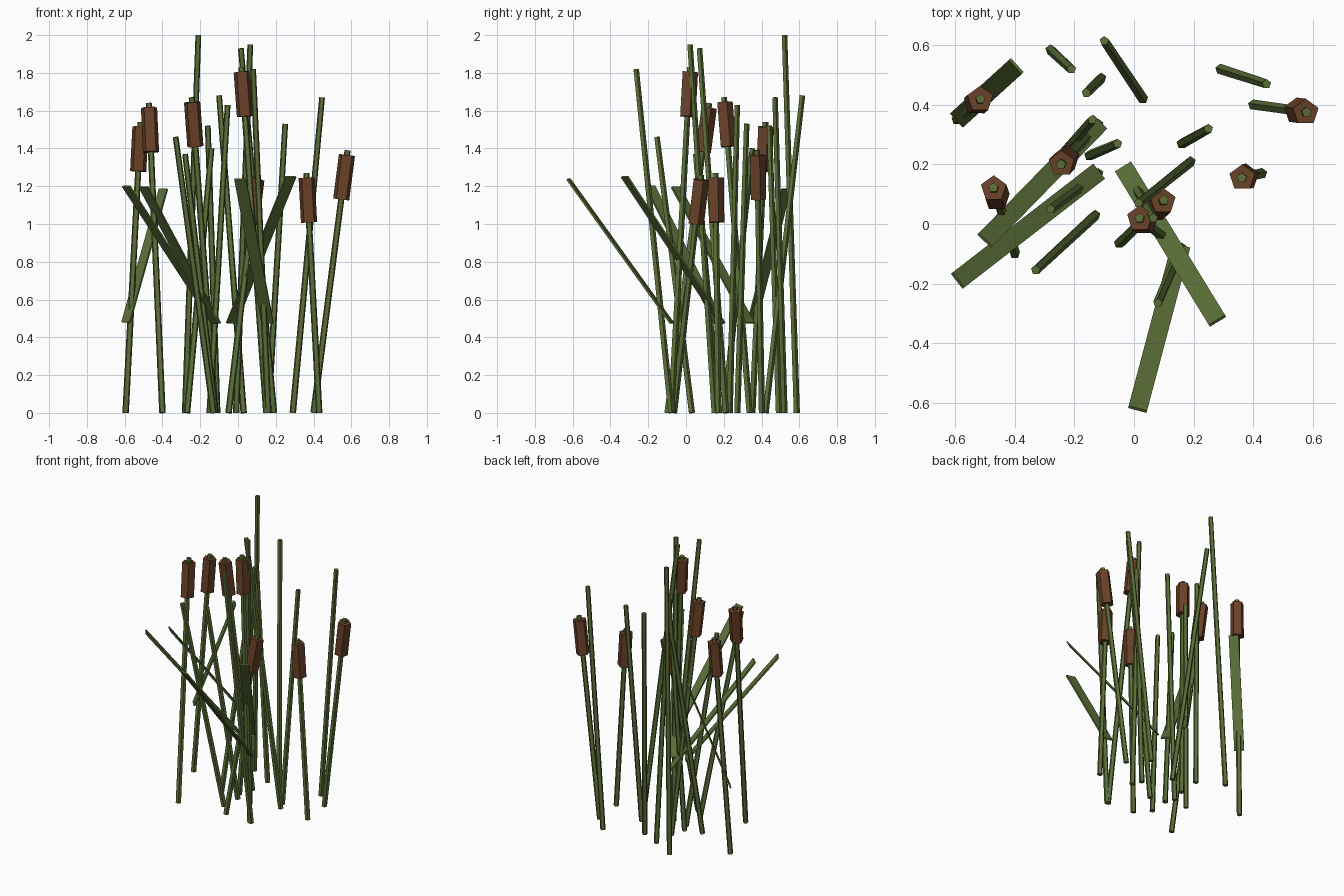
import bpy, bmesh, math
from mathutils import Vector, Matrix

if "Cube" in bpy.data.objects:
    bpy.data.objects.remove(bpy.data.objects["Cube"])


def material(name, rgb):
    m = bpy.data.materials.new(name)
    m.diffuse_color = (*rgb, 1)
    m.use_nodes = True
    m.node_tree.nodes["Principled BSDF"].inputs["Base Color"].default_value = m.diffuse_color
    return m


GREEN = material("reed green", (0.107, 0.160, 0.040))
BROWN = material("cattail brown", (0.141, 0.053, 0.021))


def finish(bm, name, mat):
    bmesh.ops.recalc_face_normals(bm, faces=bm.faces)
    me = bpy.data.meshes.new(name)
    bm.to_mesh(me)
    bm.free()
    me.materials.append(mat)
    ob = bpy.data.objects.new(name, me)
    bpy.context.collection.objects.link(ob)
    return ob


def rod(name, a, b, r1, r2, sides, mat):
    """Straight low-poly rod from a to b."""
    a, b = Vector(a), Vector(b)
    d = b - a
    rot = Vector((0, 0, 1)).rotation_difference(d).to_matrix().to_4x4()
    bm = bmesh.new()
    bmesh.ops.create_cone(bm, cap_ends=True, segments=sides, radius1=r1,
                          radius2=r2, depth=d.length,
                          matrix=Matrix.Translation((a + b) / 2) @ rot)
    return finish(bm, name, mat)


def blade(name, a, b, width=0.064, thick=0.01):
    """Flat leaf rising from a to b, its width kept level."""
    a, b = Vector(a), Vector(b)
    d = b - a
    z = d.normalized()
    x = z.cross(Vector((0, 0, 1))).normalized()
    y = z.cross(x)
    rot = Matrix((x, y, z)).transposed().to_4x4()
    bm = bmesh.new()
    bmesh.ops.create_cube(bm, size=1, matrix=Matrix.Translation((a + b) / 2) @ rot
                          @ Matrix.Diagonal((width, thick, d.length, 1)))
    return finish(bm, name, GREEN)


# plain reeds: base x, y, then tip x, y, z
reeds = [
    (-0.28, 0.585, -0.21, 0.52, 2.00),
    (-0.11, 0.49, -0.16, 0.44, 1.52),
    (0.03, 0.42, -0.10, 0.615, 1.68),
    (0.29, 0.52, 0.445, 0.47, 1.67),
    (0.16, 0.27, 0.25, 0.32, 1.53),
    (0.19, 0.21, 0.015, 0.07, 1.93),
    (-0.15, 0.23, -0.055, 0.27, 1.63),
    (-0.12, 0.17, -0.28, 0.05, 1.37),
    (-0.13, 0.03, -0.33, -0.155, 1.46),
    (0.16, -0.08, 0.08, -0.265, 1.82),
    (-0.01, 0.15, 0.065, 0.02, 1.95),
    (-0.27, 0.20, -0.14, 0.35, 1.40),
]
for i, (x, y, tx, ty, tz) in enumerate(reeds):
    rod(f"reed_{i + 1}", (x, y, 0), (tx, ty, tz), 0.018, 0.016, 5, GREEN)

# cattails: stem plus brown seed head near the tip
cattails = [
    (0.40, 0.40, 0.58, 0.375, 1.39),
    (0.43, 0.17, 0.362, 0.155, 1.27),
    (-0.12, 0.335, -0.245, 0.20, 1.67),
    (-0.595, 0.35, -0.515, 0.42, 1.54),
    (-0.40, -0.10, -0.472, 0.122, 1.64),
    (0.15, -0.08, 0.018, 0.02, 1.83),
    (-0.05, -0.065, 0.10, 0.08, 1.26),
]
for i, (x, y, tx, ty, tz) in enumerate(cattails):
    base, tip = Vector((x, y, 0)), Vector((tx, ty, tz))
    up = (tip - base).normalized()
    rod(f"cattail_stem_{i + 1}", base, tip, 0.018, 0.017, 5, GREEN)
    rod(f"cattail_head_{i + 1}", tip - up * 0.262, tip - up * 0.025,
        0.045, 0.045, 5, BROWN)

# flat leaves leaning outwards from mid height
leaves = [
    ((-0.035, 0.19, 0.475), (0.28, -0.325, 1.25)),
    ((0.157, -0.075, 0.475), (0.012, -0.622, 1.237)),
    ((-0.115, 0.34, 0.475), (-0.50, -0.055, 1.195)),
    ((-0.12, 0.175, 0.475), (-0.592, -0.19, 1.20)),
    ((-0.593, 0.35, 0.48), (-0.395, 0.53, 1.185)),
]
for i, (a, b) in enumerate(leaves):
    blade(f"leaf_{i + 1}", a, b)
